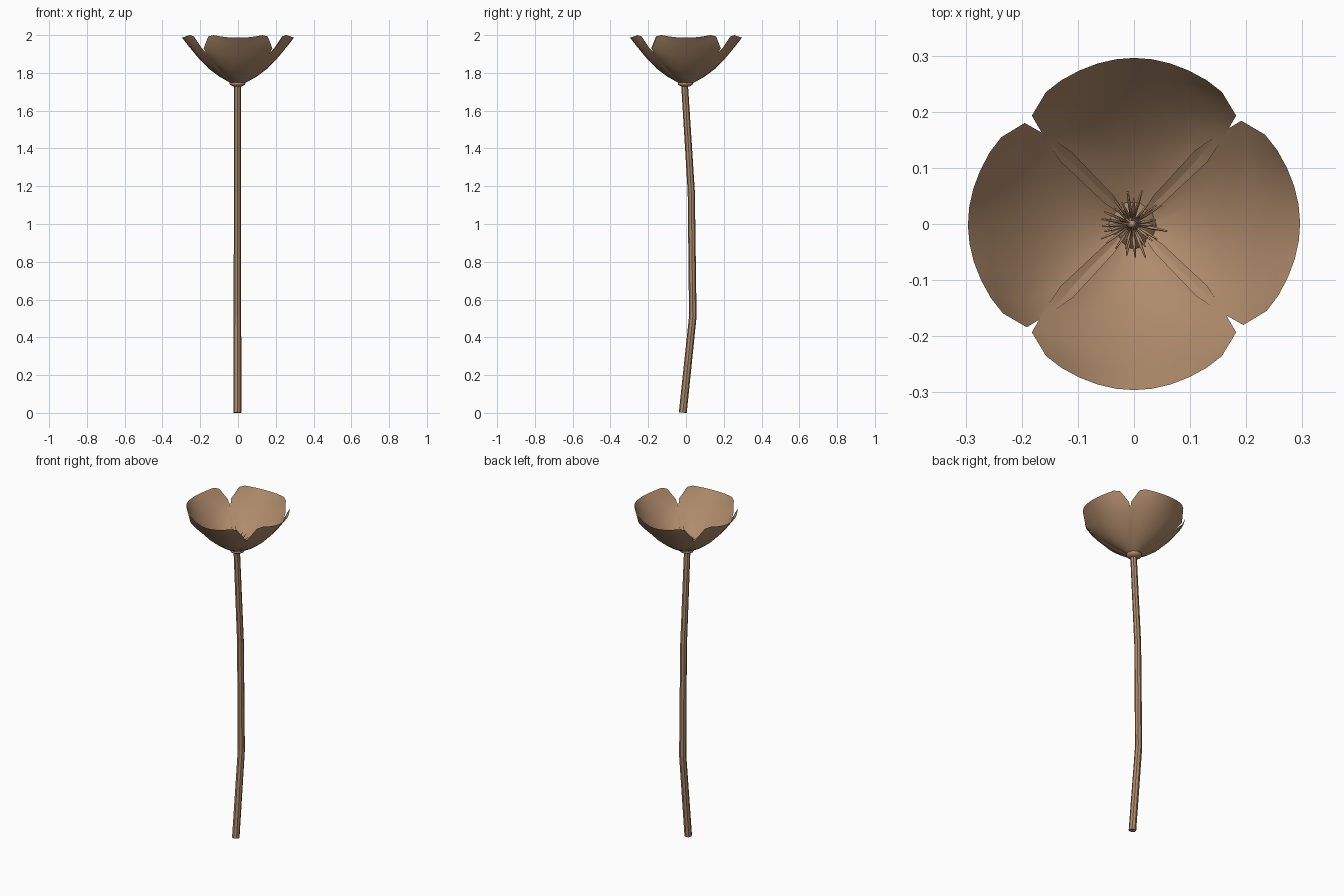
import bpy, bmesh, math, random
from mathutils import Vector, Matrix

if "Cube" in bpy.data.objects:
    bpy.data.objects.remove(bpy.data.objects["Cube"])

random.seed(4)
brown = bpy.data.materials.new("brown")
brown.diffuse_color = (0.43, 0.26, 0.15, 1)
brown.use_nodes = True
brown.node_tree.nodes["Principled BSDF"].inputs["Base Color"].default_value = brown.diffuse_color


def add_object(name, bm, smooth=True):
    mesh = bpy.data.meshes.new(name)
    bm.to_mesh(mesh)
    bm.free()
    for p in mesh.polygons:
        p.use_smooth = smooth
    ob = bpy.data.objects.new(name, mesh)
    ob.data.materials.append(brown)
    bpy.context.collection.objects.link(ob)
    return ob


def tube(bm, points, radii, sides):
    """Skin a path with rings kept square to its overall direction."""
    pts = [Vector(p) for p in points]
    rings = []
    for i, (p, r) in enumerate(zip(pts, radii)):
        d = pts[min(i + 1, len(pts) - 1)] - pts[max(i - 1, 0)]
        rot = Vector((0, 0, 1)).rotation_difference(d.normalized())
        rings.append([bm.verts.new(p + rot @ Vector(
            (r * math.cos(2 * math.pi * k / sides),
             r * math.sin(2 * math.pi * k / sides), 0))) for k in range(sides)])
    for a, b in zip(rings, rings[1:]):
        for k in range(sides):
            n = (k + 1) % sides
            bm.faces.new((a[k], a[n], b[n], b[k]))
    bm.faces.new(rings[0][::-1])
    bm.faces.new(rings[-1])


# Gently bent stem
bm = bmesh.new()
tube(bm, [(-0.003, -0.017, 0.001), (-0.003, 0.036, 0.51), (-0.003, 0.028, 1.17),
          (-0.003, -0.008, 1.745)], [0.021, 0.02, 0.019, 0.018], 8)
add_object("stem", bm, False)

# Small collar below the petals
bm = bmesh.new()
tube(bm, [(-0.003, -0.003, 1.728), (-0.003, -0.003, 1.737), (-0.003, -0.003, 1.75)],
     [0.022, 0.04, 0.043], 10)
add_object("collar", bm)

# Petal rows: centre radius, centre z, half width, edge radius, edge z
ROWS = [(0.010, 1.738, 0.012, 0.010, 1.738),
        (0.045, 1.750, 0.050, 0.035, 1.768),
        (0.100, 1.781, 0.130, 0.110, 1.845),
        (0.155, 1.822, 0.157, 0.150, 1.885),
        (0.215, 1.885, 0.182, 0.193, 1.930),
        (0.260, 1.940, 0.157, 0.235, 1.993),
        (0.296, 1.986, 0.130, 0.256, 2.000)]
COLS = (-1, -0.75, -0.5, -0.25, 0, 0.25, 0.5, 0.75, 1)
for q in range(4):
    bm = bmesh.new()
    turn = Matrix.Rotation(q * math.pi / 2 + 0.01 * (q % 2), 4, 'Z')
    grid = []
    for rc, zc, w, re, ze in ROWS:
        grid.append([bm.verts.new(turn @ Vector(
            (u * w, -(rc + (re - rc) * u * u), zc + (ze - zc) * u * u))) for u in COLS])
    for a, b in zip(grid, grid[1:]):
        for k in range(len(COLS) - 1):
            bm.faces.new((a[k], a[k + 1], b[k + 1], b[k]))
    add_object(f"petal_{q + 1}", bm)

# Stamens fanning out from the centre
bm = bmesh.new()
for i in range(26):
    a = 2 * math.pi * i / 26 + random.uniform(-0.1, 0.1)
    r = random.uniform(0.04, 0.066)
    h = random.uniform(0.045, 0.085)
    c, s = math.cos(a), math.sin(a)
    tube(bm, [(0.006 * c - 0.003, 0.006 * s, 1.745),
              (0.55 * r * c - 0.003, 0.55 * r * s, 1.745 + 0.65 * h),
              (r * c - 0.003, r * s, 1.745 + h)], [0.002, 0.003, 0.0015], 4)
add_object("stamens", bm)

# Central pistil
bm = bmesh.new()
tube(bm, [(-0.003, 0, 1.74), (-0.003, 0, 1.80), (-0.003, 0, 1.815)],
     [0.006, 0.005, 0.007], 6)
add_object("pistil", bm)
